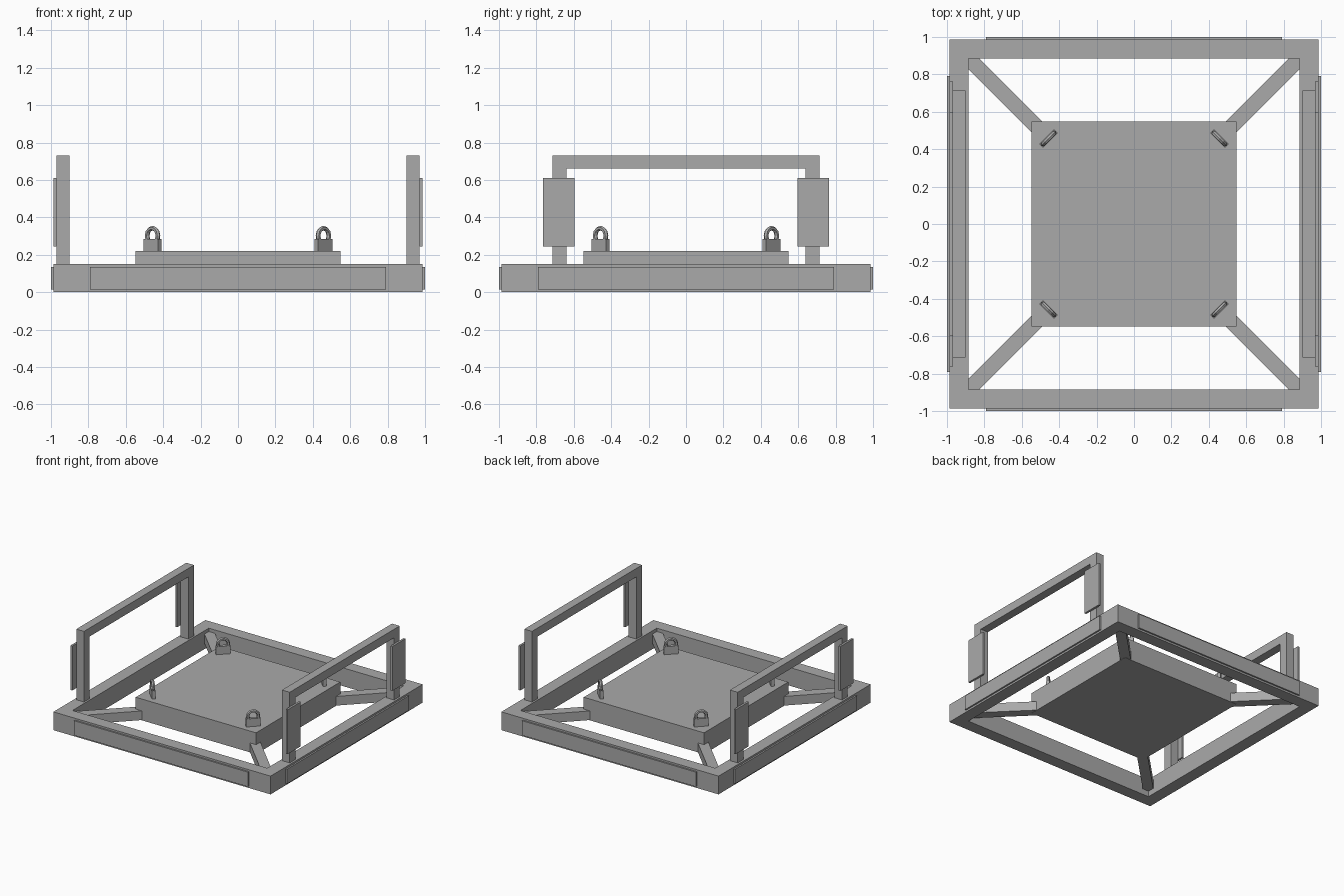
import bpy, math
from mathutils import Matrix, Vector

if "Cube" in bpy.data.objects:
    bpy.data.objects.remove(bpy.data.objects["Cube"])

grey = bpy.data.materials.new("plain grey")
grey.diffuse_color = (0.4, 0.4, 0.4, 1)
grey.use_nodes = True
grey.node_tree.nodes["Principled BSDF"].inputs["Base Color"].default_value = grey.diffuse_color


def box(name, size, loc, turn=0.0):
    """Box of a given size and centre, turned about z."""
    bpy.ops.mesh.primitive_cube_add(size=1)
    ob = bpy.context.object
    ob.name = name
    ob.data.transform(Matrix.Translation(Vector(loc)) @ Matrix.Rotation(turn, 4, 'Z')
                      @ Matrix.Diagonal((*size, 1)))
    ob.data.materials.append(grey)
    return ob


def span(name, x, y, z):
    """Box between low and high limits on each axis."""
    lims = (x, y, z)
    return box(name, [b - a for a, b in lims], [(a + b) / 2 for a, b in lims])


OUT, INN, TOP = 0.987, 0.885, 0.15

# Square base frame with a raised panel on each outer side
for s, side in ((-1, "a"), (1, "b")):
    mid = s * (OUT + INN) / 2
    box("frame_end_bar_" + side, (2 * OUT, OUT - INN, TOP), (0, mid, TOP / 2))
    box("frame_side_bar_" + side, (OUT - INN, 2 * INN, TOP), (mid, 0, TOP / 2))
    box("end_panel_" + side, (1.58, 0.03, 0.12), (0, s * 0.985, 0.075))
    box("side_panel_" + side, (0.03, 1.58, 0.12), (s * 0.985, 0, 0.075))

# Centre slab
span("centre_slab", (-0.547, 0.547), (-0.547, 0.547), (0.045, 0.22))

# Corner struts and lifting lugs
for sx in (-1, 1):
    for sy in (-1, 1):
        ang = math.atan2(sy, sx)
        c = 0.705
        box("corner_strut", (0.56, 0.08, 0.075), (sx * c, sy * c, 0.085), ang)
        p = 0.457
        box("lug_block", (0.028, 0.11, 0.075), (sx * p, sy * p, 0.2475), ang)
        bpy.ops.mesh.primitive_torus_add(
            major_radius=0.041, minor_radius=0.013, major_segments=12, minor_segments=6,
            location=(sx * p, sy * p, 0.301), rotation=(math.pi / 2, 0, ang + math.pi / 2))
        ring = bpy.context.object
        ring.name = "lug_ring"
        ring.data.materials.append(grey)

# Side handles: two posts, a top rail and outer plates
for s in (-1, 1):
    hx = s * 0.935
    box("handle_rail", (0.07, 1.428, 0.07), (hx, 0, 0.695))
    for t in (-1, 1):
        box("handle_post", (0.07, 0.074, 0.51), (hx, t * 0.677, 0.405))
        box("handle_plate", (0.017, 0.17, 0.365), (s * 0.9785, t * 0.68, 0.428))
